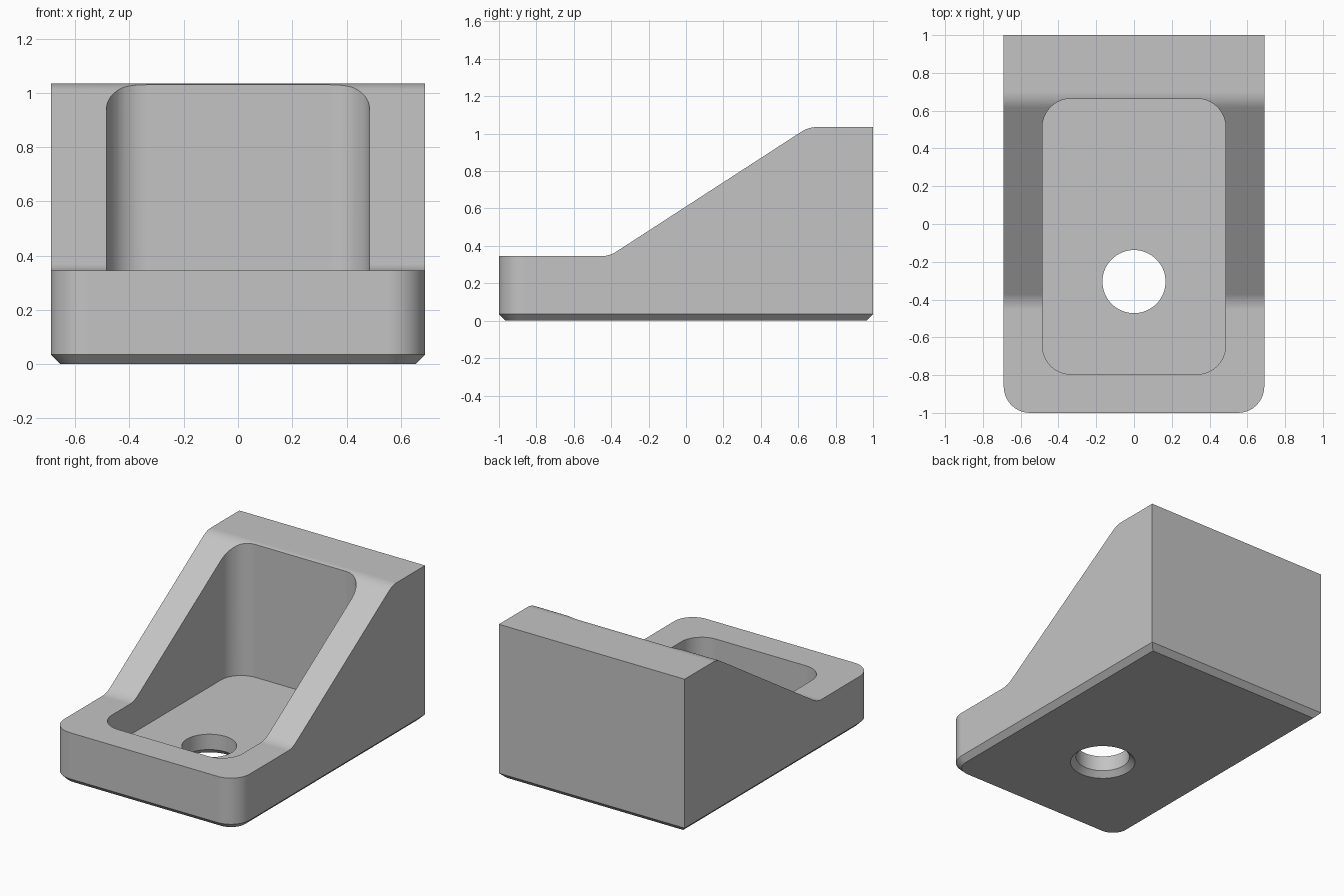
import bpy, bmesh, math
from mathutils import Vector

if "Cube" in bpy.data.objects:
    bpy.data.objects.remove(bpy.data.objects["Cube"], do_unlink=True)

grey = bpy.data.materials.new("plain_grey")
grey.use_nodes = True
COLOUR = (0.55, 0.55, 0.55, 1)
grey.diffuse_color = COLOUR
grey.node_tree.nodes["Principled BSDF"].inputs["Base Color"].default_value = COLOUR


def fillet(corners, steps=10):
    """Round each (x, y, radius) corner of a closed polygon."""
    out = []
    for i, (x, y, r) in enumerate(corners):
        p = Vector((x, y))
        if r == 0:
            out.append(p)
            continue
        a = (Vector(corners[i - 1][:2]) - p).normalized()
        b = (Vector(corners[(i + 1) % len(corners)][:2]) - p).normalized()
        half = a.angle(b) / 2
        centre = p + (a + b).normalized() * r / math.sin(half)
        start = p + a * r / math.tan(half) - centre
        end = p + b * r / math.tan(half) - centre
        sweep = math.pi - 2 * half
        for k in range(steps + 1):
            t = k / steps
            out.append(centre + (start * math.sin((1 - t) * sweep)
                                 + end * math.sin(t * sweep)) / math.sin(sweep))
    return out


def rect(x, y0, y1, front_r, back_r):
    return fillet([(-x, y0, front_r), (x, y0, front_r), (x, y1, back_r), (-x, y1, back_r)])


def circle(r, y, n=64):
    return [Vector((r * math.cos(math.tau * i / n), y + r * math.sin(math.tau * i / n)))
            for i in range(n)]


def loft(name, sections):
    """Closed solid through matching 3D rings."""
    bm = bmesh.new()
    rings = [[bm.verts.new(p) for p in ring] for ring in sections]
    for low, high in zip(rings, rings[1:]):
        for i in range(len(low)):
            j = (i + 1) % len(low)
            bm.faces.new((low[i], low[j], high[j], high[i]))
    bm.faces.new(rings[0][::-1])
    bm.faces.new(rings[-1])
    bmesh.ops.recalc_face_normals(bm, faces=bm.faces)
    mesh = bpy.data.meshes.new(name)
    bm.to_mesh(mesh)
    bm.free()
    obj = bpy.data.objects.new(name, mesh)
    bpy.context.collection.objects.link(obj)
    mesh.materials.append(grey)
    return obj


def at(z, outline):
    return [(p.x, p.y, z) for p in outline]


# Block with rounded front corners and a chamfered foot
W, H, C, R = 0.69, 1.035, 0.035, 0.14
outer = rect(W, -1, 1, R, 0)
foot = rect(W - C, -1 + C, 1 - C, R - C, 0)
body = loft("wedge_bracket", [at(0, foot), at(C, outer), at(H, outer)])

# Sloped top, drawn as a side profile and swept across x
side = fillet([(-1.2, 0.345, 0), (-0.41, 0.345, 0.15), (0.655, H, 0.15),
               (0.9, H, 0), (0.9, 1.3, 0), (-1.2, 1.3, 0)], 8)
slope = loft("slope_cutter", [[(x, p.x, p.y) for p in side] for x in (-1, 1)])

# Deep pocket, and the through hole with its chamfer underneath
FLOOR, HOLE_Y, HOLE_R = 0.138, -0.305, 0.167
pocket_outline = rect(0.485, -0.795, 0.663, 0.15, 0.15)
pocket = loft("pocket_cutter", [at(FLOOR, pocket_outline), at(1.2, pocket_outline)])
hole = loft("hole_cutter", [at(-C, circle(HOLE_R + 2 * C, HOLE_Y)),
                            at(C, circle(HOLE_R, HOLE_Y)),
                            at(0.3, circle(HOLE_R, HOLE_Y))])

bpy.context.view_layer.objects.active = body
for cutter in (slope, pocket, hole):
    cutter.hide_render = True
    mod = body.modifiers.new(cutter.name, "BOOLEAN")
    mod.operation = "DIFFERENCE"
    mod.solver = "EXACT"
    mod.object = cutter
    bpy.ops.object.modifier_apply(modifier=mod.name)
    bpy.data.objects.remove(cutter, do_unlink=True)

# Smooth fillets, crisp edges and flat large faces
bpy.ops.object.select_all(action="DESELECT")
body.select_set(True)
bpy.ops.object.shade_smooth_by_angle(angle=math.radians(25))
weighted = body.modifiers.new("flat_faces", "WEIGHTED_NORMAL")
weighted.keep_sharp = True
